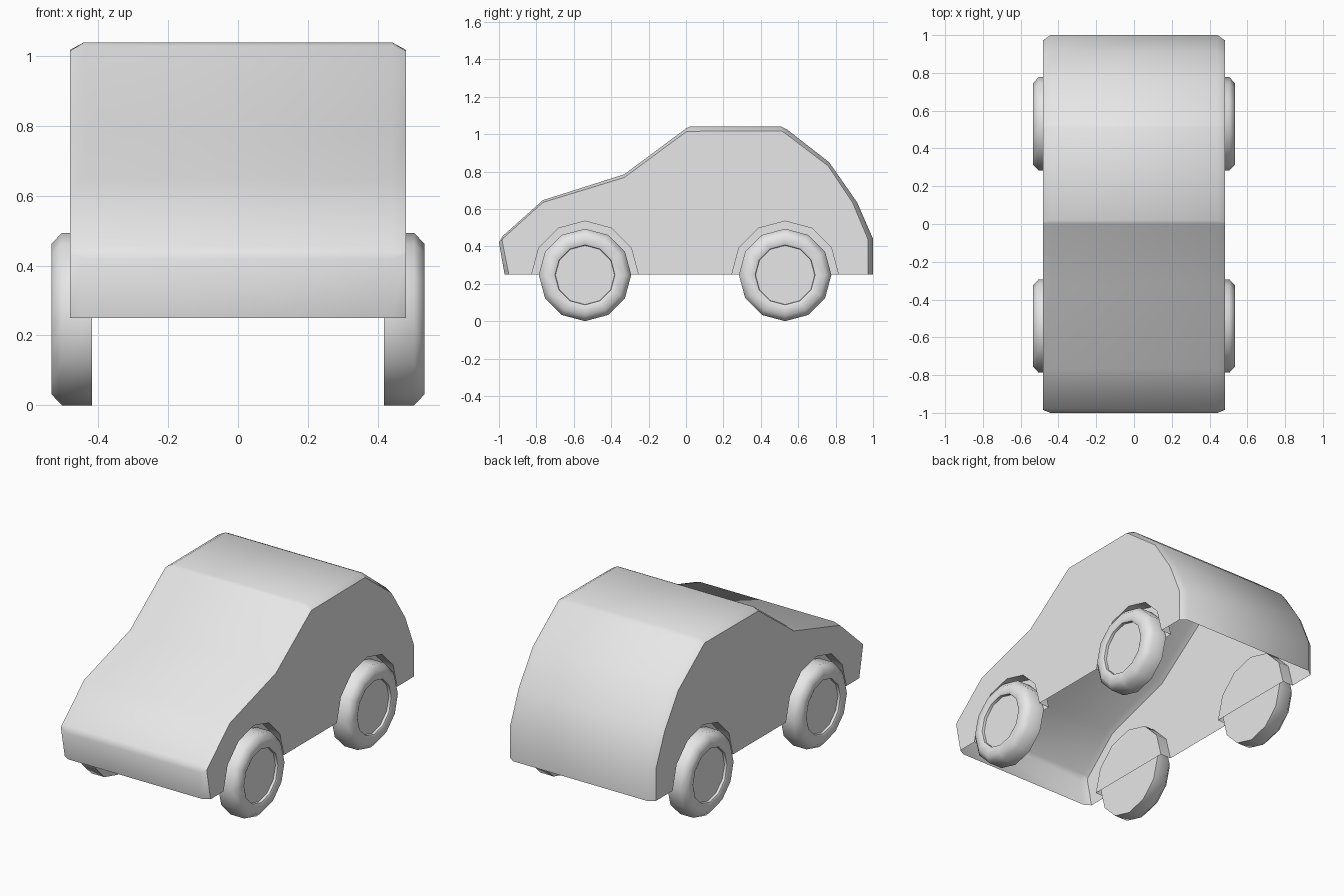
import bpy, bmesh, math

cube = bpy.data.objects.get("Cube")
if cube:
    bpy.data.objects.remove(cube, do_unlink=True)

# Single plain grey finish
grey = bpy.data.materials.new("light_grey")
grey.use_nodes = True
GREY = (0.8, 0.8, 0.8, 1)
grey.diffuse_color = GREY
grey.node_tree.nodes["Principled BSDF"].inputs["Base Color"].default_value = GREY

AXLES = {"front": -0.54, "rear": 0.53}
HUB_Z, ARCH_R, WELL_X = 0.25, 0.285, 0.412
HALF_W, ROOF_W = 0.482, 0.442

# Side silhouette (y, z) and the slightly smaller outline of the side panel
OUTER = [(-.97, .25), (-1, .42), (-.98, .455), (-.765, .647), (-.33, .785),
         (0, 1.03), (.02, 1.04), (.51, 1.04), (.54, 1.025), (.765, .85),
         (.915, .635), (1, .44), (1, .25)]
PANEL = [(-.947, .25), (-.984, .435), (-.976, .445), (-.765, .635), (-.33, .768),
         (0, 1.012), (.01, 1.015), (.51, 1.018), (.53, 1.005), (.76, .83),
         (.89, .635), (.972, .44), (.972, .25)]


def finish(bm, name):
    mesh = bpy.data.meshes.new(name)
    bm.to_mesh(mesh)
    bm.free()
    mesh.materials.append(grey)
    obj = bpy.data.objects.new(name, mesh)
    bpy.context.collection.objects.link(obj)
    bpy.ops.object.select_all(action='DESELECT')
    obj.select_set(True)
    bpy.context.view_layer.objects.active = obj
    bpy.ops.object.shade_smooth_by_angle(angle=math.radians(50))
    return obj


def bridge(bm, a, b, closed=False):
    n = len(a)
    for i in range(n if closed else n - 1):
        j = (i + 1) % n
        bm.faces.new((a[i], a[j], b[j], b[i]))


def build_body():
    bm = bmesh.new()

    def row(x, pts):
        return [bm.verts.new((x, y, z)) for y, z in pts]

    # Shell skin with chamfered long edges, open underneath
    rows = [row(-HALF_W, PANEL), row(-ROOF_W, OUTER),
            row(ROOF_W, OUTER), row(HALF_W, PANEL)]
    for a, b in zip(rows, rows[1:]):
        bridge(bm, a, b)

    # Side panels with wheel arches, and shallow wells behind them
    for side, edge in ((-1, rows[0]), (1, rows[3])):
        outline = list(edge)
        for cy in (AXLES["rear"], AXLES["front"]):
            arc = [(cy + ARCH_R * math.cos(math.pi * i / 6),
                    HUB_Z + ARCH_R * math.sin(math.pi * i / 6)) for i in range(7)]
            rim, inner = row(side * HALF_W, arc), row(side * WELL_X, arc)
            bridge(bm, rim, inner)
            bm.faces.new(inner)
            outline += rim
        bm.faces.new(outline)

    bmesh.ops.recalc_face_normals(bm, faces=bm.faces)
    bm.normal_update()
    roof = max(bm.faces, key=lambda f: f.calc_center_median().z)
    if roof.normal.z < 0:
        bmesh.ops.reverse_faces(bm, faces=bm.faces)
    finish(bm, "body_shell")


def build_wheel(name, side, cy):
    # Twelve-sided lathe: (distance from car centre, radius)
    profile = [(.418, .247), (.505, .247), (.535, .215), (.535, .17),
               (.53, .16), (.515, .158)]
    bm = bmesh.new()
    rings = []
    for x, r in profile:
        rings.append([bm.verts.new((side * x,
                                    cy + r * math.cos(math.pi * i / 6),
                                    HUB_Z + r * math.sin(math.pi * i / 6)))
                      for i in range(12)])
    for a, b in zip(rings, rings[1:]):
        bridge(bm, a, b, closed=True)
    bm.faces.new(rings[0])
    bm.faces.new(rings[-1])
    bmesh.ops.recalc_face_normals(bm, faces=bm.faces)
    # Lift the wheel so the tread just touches the ground
    bmesh.ops.translate(bm, verts=bm.verts, vec=(0, 0, -min(v.co.z for v in bm.verts)))
    finish(bm, name)


build_body()
for end, y in AXLES.items():
    for label, s in (("left", 1), ("right", -1)):
        build_wheel(f"{end}_{label}_wheel", s, y)
